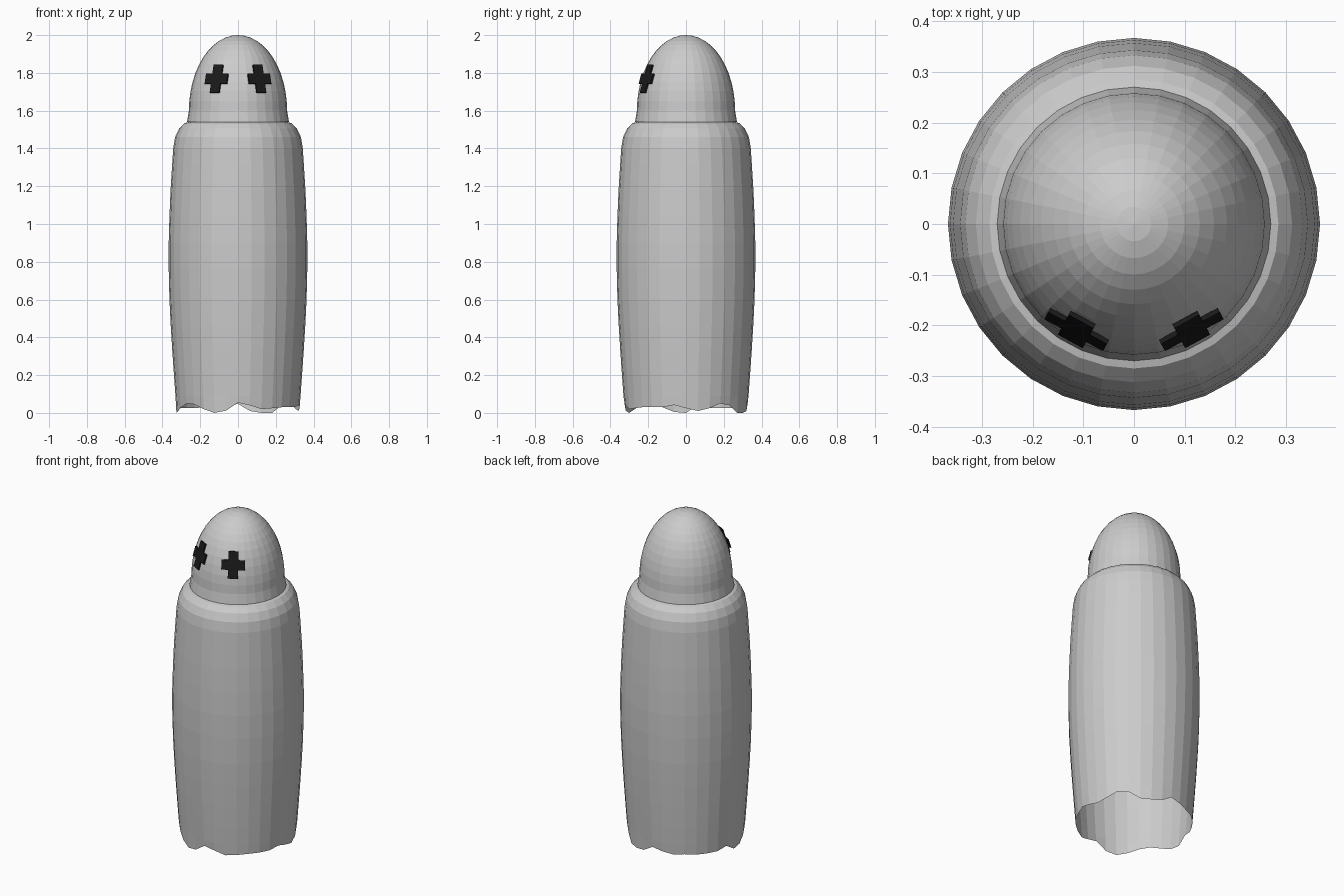
import bpy, bmesh, math
from mathutils import Matrix, Vector

if "Cube" in bpy.data.objects:
    bpy.data.objects.remove(bpy.data.objects["Cube"])

SIDES = 32


def material(name, value):
    m = bpy.data.materials.new(name)
    m.diffuse_color = (value, value, value, 1)
    m.use_nodes = True
    m.node_tree.nodes["Principled BSDF"].inputs["Base Color"].default_value = m.diffuse_color
    return m


grey = material("cloth grey", 0.6)
black = material("eye black", 0.01)


def finish(bm, name, mat):
    me = bpy.data.meshes.new(name)
    bm.to_mesh(me)
    bm.free()
    me.materials.append(mat)
    ob = bpy.data.objects.new(name, me)
    bpy.context.collection.objects.link(ob)
    return ob


def lathe(name, profile, hem=None, tip=None):
    """Flat-faced turned shell; hem sets the height of each first-ring point."""
    bm = bmesh.new()
    rings = []
    for k, (r, z) in enumerate(profile):
        ring = []
        for i in range(SIDES):
            a = 2 * math.pi * i / SIDES
            h = hem[i] if hem and k == 0 else z
            ring.append(bm.verts.new((r * math.cos(a), r * math.sin(a), h)))
        rings.append(ring)
    for lo, hi in zip(rings, rings[1:]):
        for i in range(SIDES):
            j = (i + 1) % SIDES
            bm.faces.new((lo[i], lo[j], hi[j], hi[i]))
    if tip is not None:
        top = bm.verts.new((0, 0, tip))
        for i in range(SIDES):
            bm.faces.new((rings[-1][i], rings[-1][(i + 1) % SIDES], top))
    return finish(bm, name, grey)


# Body: open-bottomed draped shell with a ragged hem and rounded shoulder
hem = [.025, .01, .025, .05, .04, 0, 0, .01, .048, .035, .025, .03, .025, .025, .025, .04,
       0, .005, .03, .05, .045, .02, 0, .012, .054, .04, .02, .025, .03, .03, .03, .042]
body = [(.326, 0), (.331, .09), (.339, .2), (.348, .33), (.356, .46), (.363, .6),
        (.367, .76), (.367, .9), (.363, 1.04), (.357, 1.18), (.349, 1.31), (.343, 1.4),
        (.333, 1.46), (.312, 1.505), (.285, 1.533), (.26, 1.54)]
lathe("body", body, hem=hem)

# Head: flared base band under a half-ellipsoid dome
CENTRE, RADIUS = 1.6, 0.26
HEIGHT = 2 - CENTRE
dome = [(RADIUS * math.cos(math.radians(7.5 * k)), CENTRE + HEIGHT * math.sin(math.radians(7.5 * k)))
        for k in range(12)]
lathe("head", [(.27, 1.54)] + dome, tip=2.0)

# Eyes: flat crosses lying on the dome, mirrored left and right
EYE_Z = 1.768
t = math.asin((EYE_Z - CENTRE) / HEIGHT)
eye_r = RADIUS * math.cos(t)
tilt = math.atan2(math.sin(t) / HEIGHT, math.cos(t) / RADIUS)
for side, name in ((-1, "left_eye"), (1, "right_eye")):
    az = math.radians(-90 + side * 28.5)
    out = Vector((math.cos(az) * math.cos(tilt), math.sin(az) * math.cos(tilt), math.sin(tilt)))
    across = Vector((-math.sin(az), math.cos(az), 0))
    up = out.cross(across)
    frame = Matrix((across, up, out)).transposed().to_4x4()
    frame.translation = Vector((math.cos(az) * eye_r, math.sin(az) * eye_r, EYE_Z)) + out * 0.001
    bm = bmesh.new()
    for w, h, d in ((.132, .056, .0095), (.056, .155, .009)):
        bmesh.ops.create_cube(bm, size=1, matrix=frame @ Matrix.Diagonal((w, h, d, 1)))
    finish(bm, name, black)
